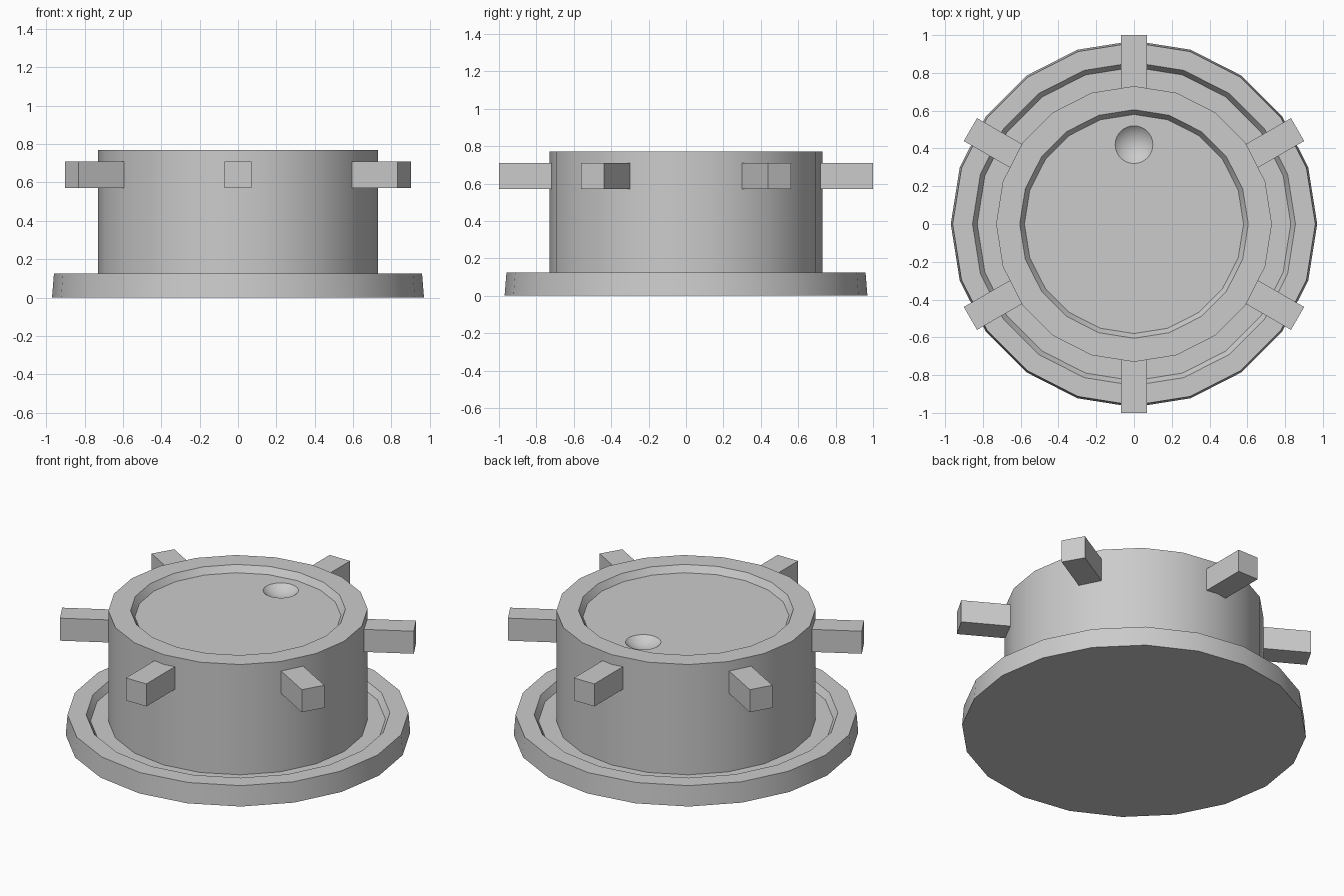
import bpy, bmesh
from math import cos, sin, pi, radians

if "Cube" in bpy.data.objects:
    bpy.data.objects.remove(bpy.data.objects["Cube"])

SIDES = 20


def finish(bm, name):
    bmesh.ops.recalc_face_normals(bm, faces=bm.faces)
    mesh = bpy.data.meshes.new(name)
    bm.to_mesh(mesh)
    bm.free()
    obj = bpy.data.objects.new(name, mesh)
    bpy.context.collection.objects.link(obj)
    return obj


def lathe(name, profile):
    """Revolve (radius, z) points around z and cap both ends."""
    bm = bmesh.new()
    rings = [[bm.verts.new((r * cos(2 * pi * i / SIDES), r * sin(2 * pi * i / SIDES), z))
              for i in range(SIDES)] for r, z in profile]
    for a, b in zip(rings, rings[1:]):
        for i in range(SIDES):
            j = (i + 1) % SIDES
            bm.faces.new((a[i], a[j], b[j], b[i]))
    bm.faces.new(rings[0])
    bm.faces.new(rings[-1])
    return finish(bm, name)


# Housing: tapered flange with groove, drum wall, raised rim, sunken top
housing = lathe("housing", [
    (0.97, 0), (0.96, 0.125), (0.855, 0.125), (0.83, 0.085),
    (0.73, 0.085), (0.73, 0.77), (0.605, 0.77), (0.58, 0.73)])

# Finger dimple: shallow spherical cut near the back of the top face
R, DEPTH = 0.145, 0.04
bpy.ops.mesh.primitive_uv_sphere_add(segments=32, ring_count=32, radius=R,
                                     location=(0, 0.42, 0.73 + R - DEPTH))
cutter = bpy.context.object
cutter.name = "dimple_cutter"
cut = housing.modifiers.new("dimple", 'BOOLEAN')
cut.operation = 'DIFFERENCE'
cut.solver = 'EXACT'
cut.object = cutter
bpy.ops.object.select_all(action='DESELECT')
housing.select_set(True)
bpy.context.view_layer.objects.active = housing
bpy.ops.object.modifier_apply(modifier=cut.name)
bpy.data.objects.remove(cutter)
bpy.ops.object.shade_smooth_by_angle(angle=radians(30))

# Six square grip pegs radiating from the drum
INNER, OUTER, W = 0.70, 1.0, 0.14
for k in range(6):
    a = radians(30 + 60 * k)
    mid = (INNER + OUTER) / 2
    bpy.ops.mesh.primitive_cube_add(size=1, location=(mid * cos(a), mid * sin(a), 0.64),
                                    rotation=(0, 0, a))
    peg = bpy.context.object
    peg.name = f"grip_peg_{k + 1}"
    peg.scale = (OUTER - INNER, W, W)
